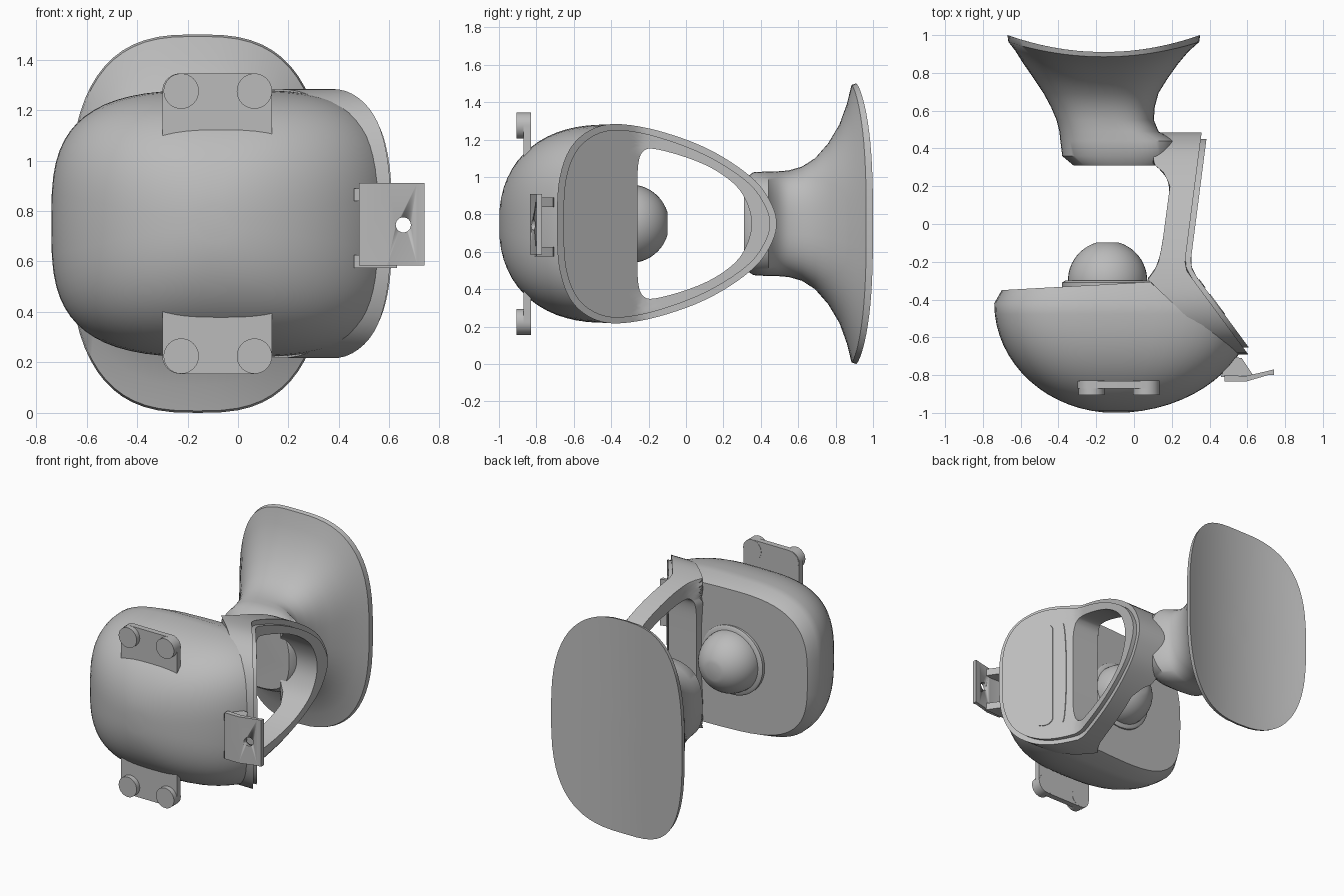
import bpy, bmesh
from math import sin, cos, pi, radians
from mathutils import Vector

if "Cube" in bpy.data.objects:
    bpy.data.objects.remove(bpy.data.objects["Cube"], do_unlink=True)

MID = 0.75  # height of the symmetry plane
grey = bpy.data.materials.new("plain_grey")
grey.use_nodes = True
grey.diffuse_color = (0.5, 0.5, 0.5, 1)
grey.node_tree.nodes["Principled BSDF"].inputs["Base Color"].default_value = (0.5, 0.5, 0.5, 1)


def finish(name, bm, angle=35):
    bmesh.ops.remove_doubles(bm, verts=bm.verts, dist=1e-5)
    bmesh.ops.recalc_face_normals(bm, faces=bm.faces)
    mesh = bpy.data.meshes.new(name)
    bm.to_mesh(mesh)
    bm.free()
    mesh.materials.append(grey)
    ob = bpy.data.objects.new(name, mesh)
    bpy.context.collection.objects.link(ob)
    bpy.ops.object.select_all(action='DESELECT')
    ob.select_set(True)
    bpy.context.view_layer.objects.active = ob
    bpy.ops.object.shade_smooth_by_angle(angle=radians(angle))
    return ob


def bridge(bm, a, b):
    for i in range(len(a)):
        j = (i + 1) % len(a)
        bm.faces.new((a[i], a[j], b[j], b[i]))


def loft(rings):
    """Skin a stack of closed rings and cap both ends."""
    bm = bmesh.new()
    loops = [[bm.verts.new(p) for p in r] for r in rings]
    for a, b in zip(loops, loops[1:]):
        bridge(bm, a, b)
    bm.faces.new(loops[0])
    bm.faces.new(loops[-1])
    return bm


def oval(xl, xr, h, n, y, count=64):
    """Superellipse across x and z; y is a function of x."""
    pts = []
    for i in range(count):
        c, s = cos(2 * pi * i / count), sin(2 * pi * i / count)
        x = (xl + xr) / 2 + (xr - xl) / 2 * abs(c) ** (2 / n) * (1 if c > 0 else -1)
        z = MID + h * abs(s) ** (2 / n) * (1 if s > 0 else -1)
        pts.append((x, y(x), z))
    return pts


def lerp_table(table, v):
    for (a, fa), (b, fb) in zip(table, table[1:]):
        if v <= b:
            break
    return fa + (fb - fa) * (v - a) / (b - a)


def smooth_loop(half, steps=5):
    """Closed smooth (y, z) loop from a half outline mirrored about MID."""
    p = [Vector(q) for q in half + [(y, -h) for y, h in half[-2:0:-1]]]
    out = []
    for i in range(len(p)):
        a, b, c, d = (p[(i + k) % len(p)] for k in (-1, 0, 1, 2))
        for s in range(steps):
            t = s / steps
            out.append(0.5 * (2 * b + (c - a) * t + (2 * a - 5 * b + 4 * c - d) * t * t
                              + (3 * b - a - 3 * c + d) * t ** 3))
    return out


def prism(name, pts, axis, lo, hi):
    """Extrude a 2D outline along x, y or z; lo and hi may follow the outline."""
    def place(p, v):
        v = v(p[0]) if callable(v) else v
        q = list(p)
        q.insert(axis, v)
        return q
    return finish(name, loft([[place(p, lo) for p in pts], [place(p, hi) for p in pts]]))


# Rounded front shell, cut flat at the back and on the slanted left side
rings = []
for k in range(1, 17):
    a = pi / 2 * k / 16
    wide, y = sin(a), -0.42 - 0.58 * cos(a)
    tall = (1 - cos(a) ** 2.3) ** (1 / 2.3)
    rings.append(oval(-0.1 - 0.64 * wide, -0.1 + 0.74 * wide, 0.53 * tall,
                      2.2 + wide, lambda x, y=y: y))
rings.append(oval(-0.7, 0.62, 0.49, 3.2, lambda x: -0.35 + 0.055 * (x + 0.7)))
bm = loft(rings)
bmesh.ops.bisect_plane(bm, geom=bm.verts[:] + bm.edges[:] + bm.faces[:],
                       plane_co=(0.575, -0.65, MID), plane_no=(0.8, 0.59, 0), clear_outer=True)
bmesh.ops.holes_fill(bm, edges=[e for e in bm.edges if e.is_boundary], sides=0)
finish("front_shell", bm)

# Side frame: a bent loop with a large opening, plus a raised trim on it
outer = [(-0.69, 0), (-0.675, 0.25), (-0.6, 0.43), (-0.45, 0.525), (-0.25, 0.52),
         (0, 0.45), (0.2, 0.355), (0.37, 0.23), (0.455, 0.11), (0.485, 0)]
inner = [(-0.26, 0), (-0.26, 0.18), (-0.255, 0.32), (-0.23, 0.385), (-0.17, 0.4),
         (0, 0.355), (0.15, 0.29), (0.27, 0.2), (0.33, 0.1), (0.35, 0)]
face_x = [(-0.7, 0.612), (-0.25, 0.28), (-0.2, 0.27), (0.5, 0.36)]
back_x = [(-0.7, 0.5), (-0.32, 0.1), (-0.29, 0.07), (-0.26, 0.1), (-0.2, 0.13),
          (-0.1, 0.15), (0.2, 0.19), (0.27, 0.16), (0.32, 0.1), (0.5, 0.12)]


def side_face(y):
    return lerp_table(face_x, y)


def side_back(y):
    return lerp_table(back_x, y)


def trim_face(y):
    return side_face(y) + 0.03


def frame(name, inset, lo, hi, rows=8):
    a, b = smooth_loop(outer), smooth_loop(inner)
    if inset:
        a = [p - Vector((p.x + 0.1, p.y)).normalized() * inset for p in a]
    bm = bmesh.new()
    sheets = []
    for fx in (lo, hi):
        grid = []
        for r in range(rows + 1):
            row = [p.lerp(q, r / rows) for p, q in zip(a, b)]
            grid.append([bm.verts.new((fx(p.x), p.x, MID + p.y)) for p in row])
        for r in range(rows):
            bridge(bm, grid[r], grid[r + 1])
        sheets.append(grid)
    for r in (0, rows):
        bridge(bm, sheets[0][r], sheets[1][r])
    finish(name, bm, 30)


frame("side_frame", 0, side_back, side_face)
frame("side_trim", 0.035, side_face, trim_face)


# Long rounded pad and thin slit on the slanted panel
def stadium(yc, r, half):
    pts = []
    for i in range(24):
        a = 2 * pi * (i + 0.5) / 24
        pts.append((yc + r * cos(a), MID + r * sin(a) + (half - r) * (1 if sin(a) > 0 else -1)))
    return pts


def pad_face(y):
    return trim_face(y) + 0.005


prism("grip_pad", stadium(-0.425, 0.055, 0.395), 0, trim_face, pad_face)
slit = [(-0.315 + 0.02 * cos(pi * i / 12), MID + 0.385 * sin(pi * i / 12)) for i in range(24)]
prism("grip_slit", slit, 0, trim_face, pad_face)

# Neck flaring into the curved rear plate: y, left x, right x, half height, bend
sections = [(0.31, -0.32, 0.18, 0.24, 0), (0.36, -0.38, 0.22, 0.275, 0),
            (0.44, -0.39, 0.22, 0.28, 0), (0.49, -0.395, 0.13, 0.28, 0),
            (0.55, -0.41, 0.105, 0.285, 0), (0.62, -0.44, 0.11, 0.305, 0),
            (0.69, -0.48, 0.13, 0.35, 0.01), (0.76, -0.535, 0.18, 0.43, 0.03),
            (0.82, -0.59, 0.235, 0.53, 0.05), (0.86, -0.63, 0.29, 0.64, 0.07),
            (0.885, -0.665, 0.345, 0.742, 0.08), (0.91, -0.67, 0.35, 0.75, 0.09)]
for k in range(1, 10):
    s = 1 - k / 10
    sections.append((0.91, -0.16 - 0.51 * s, -0.16 + 0.51 * s, 0.75 * s, 0.09))
finish("neck_and_rear_plate", loft([
    oval(xl, xr, h, 2.8, lambda x, y=y, b=b: y + b * ((x + 0.16) / 0.51) ** 2)
    for y, xl, xr, h, b in sections]), 40)


# Ball with a flat tip on a round base, behind the shell
def disc(r, y):
    return oval(-0.14 - r, -0.14 + r, r, 2, lambda x: y, 40)


finish("ball", loft([disc(0.21 * cos(a), -0.3 + 0.21 * sin(a))
                     for a in [radians(-10 + 83.4 * k / 12) for k in range(13)]]))
finish("ball_base", loft([disc(0.24, -0.36), disc(0.24, -0.31), disc(0.225, -0.3)]))

# Upper and lower brackets with two round studs each
for side, sign in (("upper", 1), ("lower", -1)):
    pts = [(-0.3 + 0.435 * i / 12, 0.32 + 0.04 * sin(pi * i / 12)) for i in range(13)]
    pts += [(0.065 + 0.07 * cos(a), 0.525 + 0.07 * sin(a)) for a in [pi * i / 16 for i in range(9)]]
    pts += [(-0.23 + 0.07 * cos(a), 0.525 + 0.07 * sin(a)) for a in [pi * i / 16 for i in range(8, 17)]]
    prism(side + "_bracket", [(x, MID + sign * z) for x, z in pts], 1, -0.87, -0.83)
    for label, x in (("right", -0.225), ("left", 0.065)):
        circle = [(x + 0.07 * cos(pi * i / 16), MID + sign * 0.525 + 0.07 * sin(pi * i / 16))
                  for i in range(32)]
        prism(f"{side}_{label}_stud", circle, 1, -0.905, -0.828)

# Side clip: bent plate with a drilled hole, on two gussets
clip = prism("clip_plate", [(0.48, -0.835), (0.59, -0.835), (0.71, -0.8), (0.74, -0.8), (0.74, -0.77),
                            (0.7, -0.78), (0.59, -0.805), (0.48, -0.8)], 2, 0.585, 0.91)
hole = [(0.655 + 0.03 * cos(pi * i / 12), 0.745 + 0.03 * sin(pi * i / 12)) for i in range(24)]
cutter = prism("clip_hole_cutter", hole, 1, -0.95, -0.7)
cut = clip.modifiers.new("hole", 'BOOLEAN')
cut.operation = 'DIFFERENCE'
cut.object = cutter
bpy.context.view_layer.objects.active = clip
bpy.ops.object.modifier_apply(modifier=cut.name)
bpy.data.objects.remove(cutter, do_unlink=True)
for label, z in (("lower", 0.575), ("upper", 0.84)):
    prism(label + "_clip_gusset", [(0.46, -0.81), (0.63, -0.8), (0.57, -0.71), (0.5, -0.7)],
          2, z, z + 0.05)
